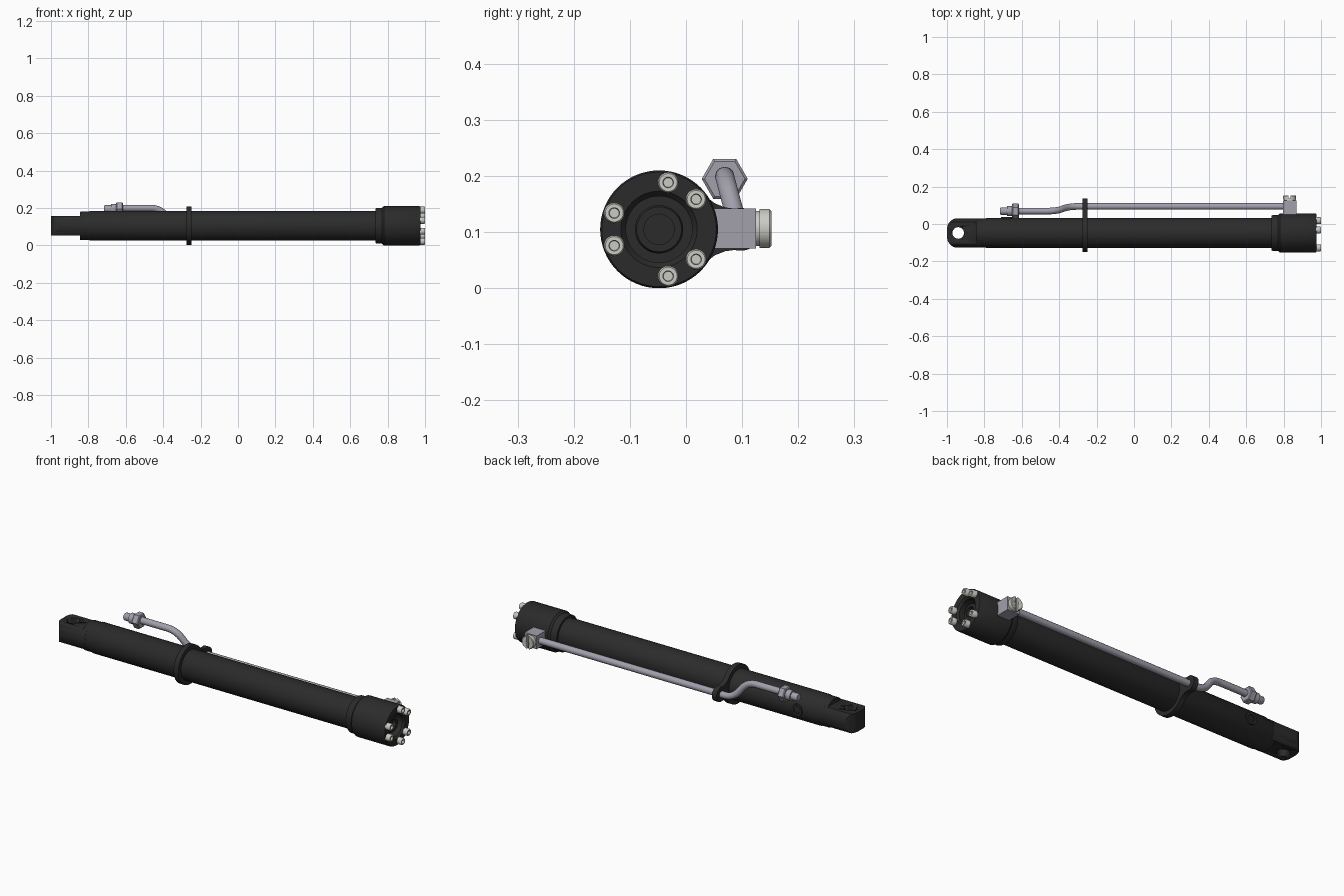
import bpy, bmesh, math
from mathutils import Vector

if "Cube" in bpy.data.objects:
    bpy.data.objects.remove(bpy.data.objects["Cube"])

AY, AZ = -0.048, 0.105      # main cylinder axis
PY = 0.094                  # oil pipe offset


def material(name, rgb):
    m = bpy.data.materials.new(name)
    m.use_nodes = True
    m.diffuse_color = (*rgb, 1)
    m.node_tree.nodes["Principled BSDF"].inputs["Base Color"].default_value = (*rgb, 1)
    return m


black = material("black paint", (0.024, 0.024, 0.024))
steel = material("grey steel", (0.36, 0.35, 0.41))
bright = material("bright steel", (0.6, 0.6, 0.56))


def finish(name, bm, mat):
    bmesh.ops.remove_doubles(bm, verts=bm.verts, dist=1e-5)
    bmesh.ops.recalc_face_normals(bm, faces=bm.faces)
    me = bpy.data.meshes.new(name)
    bm.to_mesh(me)
    bm.free()
    me.materials.append(mat)
    ob = bpy.data.objects.new(name, me)
    bpy.context.collection.objects.link(ob)
    bpy.ops.object.select_all(action='DESELECT')
    ob.select_set(True)
    bpy.context.view_layer.objects.active = ob
    bpy.ops.object.shade_smooth_by_angle(angle=math.radians(32))
    return ob


def lathe(name, profile, mat, centre=(0, AY, AZ), axis='X', sides=48):
    """Turn (distance, radius) pairs around an axis; ends are closed."""
    bm = bmesh.new()
    c = Vector(centre)
    pts = [(profile[0][0], 0)] + list(profile) + [(profile[-1][0], 0)]
    rings = []
    for t, r in pts:
        ring = []
        for i in range(sides):
            a = math.tau * i / sides
            u, v = r * math.cos(a), r * math.sin(a)
            off = {'X': (t, u, v), 'Y': (u, t, v), 'Z': (u, v, t)}[axis]
            ring.append(bm.verts.new(c + Vector(off)))
        rings.append(ring)
    for a, b in zip(rings, rings[1:]):
        for i in range(sides):
            j = (i + 1) % sides
            bm.faces.new((a[i], a[j], b[j], b[i]))
    bmesh.ops.dissolve_degenerate(bm, edges=bm.edges, dist=1e-6)
    return finish(name, bm, mat)


def prism(name, outline, direction, mat):
    """Extrude a closed outline of 3D points."""
    bm = bmesh.new()
    face = bm.faces.new([bm.verts.new(p) for p in outline])
    ext = bmesh.ops.extrude_face_region(bm, geom=[face], use_keep_orig=True)
    moved = [e for e in ext["geom"] if isinstance(e, bmesh.types.BMVert)]
    bmesh.ops.translate(bm, verts=moved, vec=direction)
    return finish(name, bm, mat)


def box(name, lo, hi, mat):
    outline = [(lo[0], lo[1], lo[2]), (hi[0], lo[1], lo[2]),
               (hi[0], hi[1], lo[2]), (lo[0], hi[1], lo[2])]
    return prism(name, outline, (0, 0, hi[2] - lo[2]), mat)


def cut(ob, tool, operation='DIFFERENCE'):
    mod = ob.modifiers.new("cut", 'BOOLEAN')
    mod.operation, mod.object, mod.solver = operation, tool, 'EXACT'
    bpy.context.view_layer.objects.active = ob
    bpy.ops.object.modifier_apply(modifier=mod.name)
    bpy.data.objects.remove(tool)


# Main tube with a shallow seam groove at the welded end
lathe("tube", [(-0.845, 0.074), (-0.84, 0.077), (-0.795, 0.077), (-0.79, 0.08),
               (0.76, 0.08)], black)

# Mounting lug: round bar, flattened, with rounded corners and a pin hole
lug = lathe("mounting_lug", [(-1.0, 0.078), (-0.82, 0.078)], black)
w, r = 0.08, 0.06
outline = [(-0.82, AY + w, AZ - 0.051)]
for side, start in ((1, 90), (-1, 180)):
    for k in range(11):
        a = math.radians(start + 9 * k)
        outline.append((-1 + r + r * math.cos(a), AY + side * (w - r) + r * math.sin(a), AZ - 0.051))
outline.append((-0.82, AY - w, AZ - 0.051))
cut(lug, prism("lug_plate", outline, (0, 0, 0.102), black), 'INTERSECT')
cut(lug, lathe("pin_hole", [(-0.2, 0.031), (0.2, 0.031)], black, (-0.94, AY, AZ), 'Z', 32))

# Head with stepped collar and open bore, and the rod end inside it
lathe("head", [(0.735, 0.08), (0.735, 0.092), (0.74, 0.095), (0.77, 0.096), (0.78, 0.105),
               (0.97, 0.105), (0.975, 0.102), (0.975, 0.068), (0.965, 0.059),
               (0.92, 0.059)], black, sides=64)
lathe("rod_end", [(0.9, 0.043), (0.945, 0.043), (0.95, 0.04), (0.95, 0.027),
                  (0.93, 0.027)], black)

# Head bolts with recessed sockets
for n, deg in enumerate((39, 79, 160, 200, 281, 321)):
    a = math.radians(deg)
    lathe(f"head_bolt_{n + 1}", [(0.97, 0.0185), (0.996, 0.0185), (1.0, 0.016), (1.0, 0.0095),
                                 (0.988, 0.0085)], bright,
          (0, AY + 0.085 * math.cos(a), AZ + 0.085 * math.sin(a)), sides=20)

# Clamp band around the tube with a lobe for the pipe
upper = [(AY + 0.102 * math.cos(math.radians(a)), 0.102 * math.sin(math.radians(a)))
         for a in range(180, 34, -5)]
upper += [(0.052, 0.046), (0.07, 0.039), (0.085, 0.037)]
upper += [(0.098 + 0.038 * math.cos(math.radians(a)), 0.038 * math.sin(math.radians(a)))
          for a in range(90, -1, -10)]
loop = upper + [(y, -z) for y, z in reversed(upper[1:-1])]
prism("clamp_band", [(-0.276, y, AZ + z) for y, z in loop], (0.028, 0, 0), black)

# Oil pipe with rounded bends
corners = [Vector(p) for p in ((0.82, PY, AZ), (-0.345, PY, AZ), (-0.415, 0.069, 0.199),
                               (-0.68, 0.069, 0.199))]
path = [corners[0]]
for before, c, after in zip(corners, corners[1:], corners[2:]):
    p, q = (c + (e - c).normalized() * 0.05 for e in (before, after))
    for k in range(9):
        t = k / 8
        path.append(p * (1 - t) ** 2 + c * 2 * t * (1 - t) + q * t ** 2)
path.append(corners[-1])
curve = bpy.data.curves.new("oil_pipe", 'CURVE')
curve.dimensions = '3D'
curve.bevel_depth, curve.bevel_resolution, curve.use_fill_caps = 0.0175, 4, True
spline = curve.splines.new('POLY')
spline.points.add(len(path) - 1)
for point, co in zip(spline.points, path):
    point.co = (*co, 1)
curve.materials.append(steel)
bpy.context.collection.objects.link(bpy.data.objects.new("oil_pipe", curve))

# Pipe end fitting: hex nut, collar and threaded stub
end = (0, 0.069, 0.195)
lathe("pipe_nut", [(-0.652, 0.036), (-0.648, 0.041), (-0.62, 0.041), (-0.616, 0.036)],
      steel, end, sides=6)
lathe("pipe_collar", [(-0.68, 0.027), (-0.65, 0.027)], steel, end, sides=24)
lathe("pipe_stub", [(-0.716, 0.017), (-0.711, 0.02), (-0.67, 0.02)], steel, end, sides=24)

# Connector block at the head with a slotted screw cap
box("connector_block", (0.796, 0.03, 0.071), (0.868, 0.125, 0.142), steel)
cap = lathe("screw_cap", [(0.12, 0.031), (0.131, 0.031), (0.131, 0.035), (0.149, 0.035),
                          (0.152, 0.032)], bright, (0.832, 0, 0.1065), 'Y', 40)
cut(cap, box("cap_slot", (0.826, 0.14, 0.05), (0.838, 0.17, 0.16), bright))

# Oil port on the tube
lathe("oil_port", [(0.0, 0.031), (0.037, 0.031), (0.037, 0.019), (0.015, 0.019)], black,
      (-0.68, 0, AZ), 'Y', 32)
